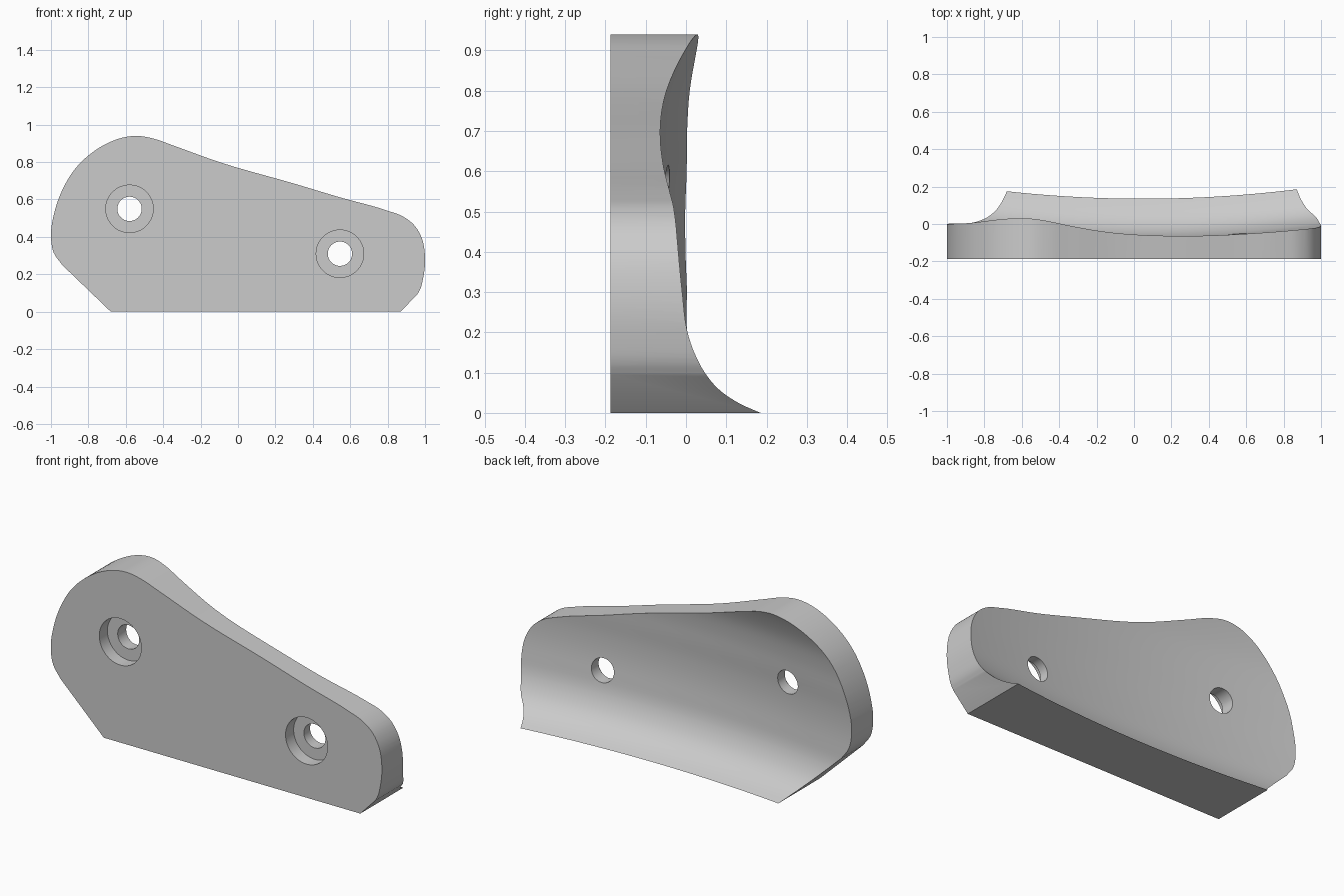
import bpy, bmesh
from math import pi
from mathutils import Vector, Matrix

cube = bpy.data.objects.get("Cube")
if cube:
    bpy.data.objects.remove(cube, do_unlink=True)

FRONT = -0.187

grey = bpy.data.materials.new("plain grey")
grey.use_nodes = True
grey.diffuse_color = (0.6, 0.6, 0.6, 1)
grey.node_tree.nodes["Principled BSDF"].inputs["Base Color"].default_value = (0.6, 0.6, 0.6, 1)


def spline(points, steps):
    """Smooth open curve through 2D points."""
    p = [Vector(q) for q in points]
    p = [2 * p[0] - p[1]] + p + [2 * p[-1] - p[-2]]
    out = []
    for a, b, c, d in zip(p, p[1:], p[2:], p[3:]):
        # chord-length tangents avoid overshoot on uneven spacing
        la, lb, lc = (b - a).length, (c - b).length, (d - c).length
        m1 = ((b - a) / la * lb + (c - b) / lb * la) / (la + lb) * lb
        m2 = ((c - b) / lb * lc + (d - c) / lc * lb) / (lb + lc) * lb
        for i in range(steps):
            t = i / steps
            out.append(b * (2 * t**3 - 3 * t**2 + 1) + m1 * (t**3 - 2 * t**2 + t)
                       + c * (3 * t**2 - 2 * t**3) + m2 * (t**3 - t**2))
    return out + [p[-2]]


def finish(bm, name):
    bmesh.ops.recalc_face_normals(bm, faces=bm.faces)
    mesh = bpy.data.meshes.new(name)
    bm.to_mesh(mesh)
    bm.free()
    mesh.materials.append(grey)
    obj = bpy.data.objects.new(name, mesh)
    bpy.context.collection.objects.link(obj)
    return obj


def carve(target, cutter, operation):
    bpy.context.view_layer.objects.active = target
    mod = target.modifiers.new(operation.lower(), 'BOOLEAN')
    mod.operation, mod.object, mod.solver = operation, cutter, 'EXACT'
    bpy.ops.object.modifier_apply(modifier=mod.name)
    bpy.data.objects.remove(cutter, do_unlink=True)


# Plate: side outline (x, z), extruded through the depth
outline = spline([(-0.94, 0.25), (-0.985, 0.315), (-1, 0.4), (-0.982, 0.53), (-0.93, 0.67),
                  (-0.87, 0.765), (-0.8, 0.835), (-0.7, 0.9), (-0.62, 0.93), (-0.54, 0.94),
                  (-0.45, 0.925), (-0.35, 0.89), (-0.1, 0.8), (0.3, 0.685), (0.55, 0.61),
                  (0.8, 0.54), (0.88, 0.51), (0.94, 0.465), (0.98, 0.4), (1, 0.29),
                  (0.99, 0.18), (0.974, 0.12), (0.96, 0.095)], 5)
outline += [Vector((0.87, 0)), Vector((-0.68, 0))]
bm = bmesh.new()
face = bm.faces.new([bm.verts.new((p.x, FRONT, p.y)) for p in outline])
ext = bmesh.ops.extrude_face_region(bm, geom=[face])
for v in ext["geom"]:
    if isinstance(v, bmesh.types.BMVert):
        v.co.y = 0.4
plate = finish(bm, "mounting_plate")

# Curved back: a height profile (z, y) swept along a shallow parabola in x
profile = spline([(-0.03, 0.225), (0, 0.135), (0.03, 0.067), (0.06, 0.022), (0.1, -0.016),
                  (0.15, -0.045), (0.2, -0.063), (0.3, -0.077), (0.4, -0.084), (0.5, -0.083),
                  (0.6, -0.075), (0.7, -0.067), (0.8, -0.05), (0.9, -0.016), (1, 0.03)], 4)
columns = [-1.1 + 2.2 * i / 48 for i in range(49)]
bm = bmesh.new()
rows = [[bm.verts.new((x, p.y + 0.075 * (x - 0.05)**2, p.x)) for x in columns] for p in profile]
for low, high in zip(rows, rows[1:]):
    for i in range(len(columns) - 1):
        bm.faces.new((low[i], low[i + 1], high[i + 1], high[i]))
ext = bmesh.ops.extrude_face_region(bm, geom=bm.faces[:])
for v in ext["geom"]:
    if isinstance(v, bmesh.types.BMVert):
        v.co.y = -0.5
carve(plate, finish(bm, "back_shape"), 'INTERSECT')

# Counterbored screw holes
for x, z in ((-0.58, 0.55), (0.545, 0.31)):
    for radius, back in ((0.127, FRONT + 0.07), (0.065, 0.3)):
        bm = bmesh.new()
        place = Matrix.Translation((x, (back - 0.4) / 2, z)) @ Matrix.Rotation(pi / 2, 4, 'X')
        bmesh.ops.create_cone(bm, cap_ends=True, segments=64, radius1=radius, radius2=radius,
                              depth=back + 0.4, matrix=place)
        carve(plate, finish(bm, "hole_cutter"), 'DIFFERENCE')

bpy.ops.object.select_all(action='DESELECT')
plate.select_set(True)
bpy.context.view_layer.objects.active = plate
bpy.ops.object.shade_smooth_by_angle(angle=pi / 6)
